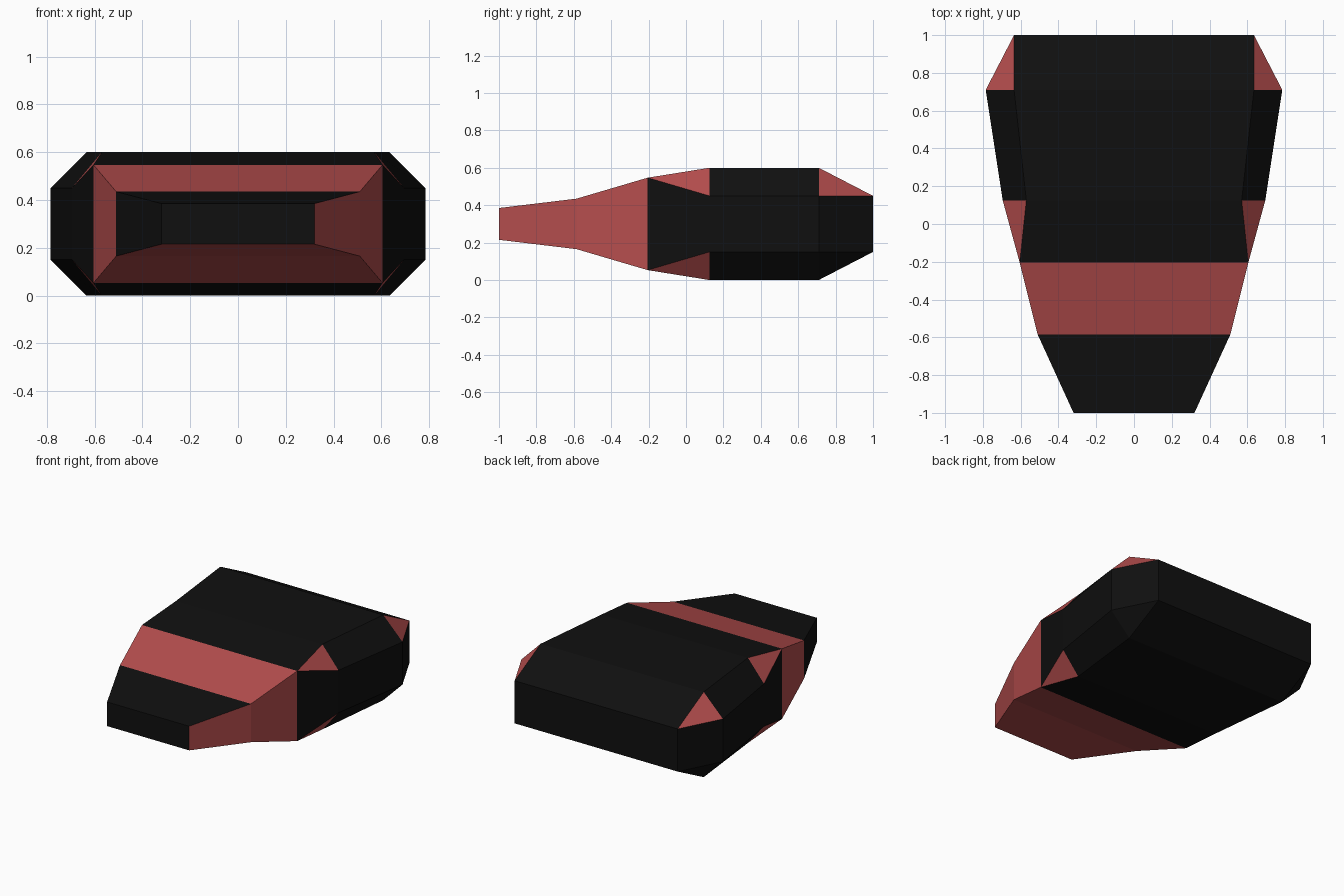
import bpy
import bmesh

default = bpy.data.objects.get("Cube")
if default:
    bpy.data.objects.remove(default, do_unlink=True)


def flat_material(name, rgb):
    mat = bpy.data.materials.new(name)
    mat.diffuse_color = (*rgb, 1)
    mat.use_nodes = True
    bsdf = mat.node_tree.nodes["Principled BSDF"]
    bsdf.inputs["Base Color"].default_value = (*rgb, 1)
    bsdf.inputs["Roughness"].default_value = 0.8
    return mat


BLACK, RED = 0, 1
black = flat_material("black", (0.005, 0.005, 0.005))
red = flat_material("dull red", (0.46, 0.075, 0.075))

MID_Z = 0.3
# Cross-sections: y, half width of top, half width of side, half height of side, half height of top
SECTIONS = [
    (-1.0, 0.32, 0.32, 0.085, 0.085),
    (-0.585, 0.51, 0.51, 0.135, 0.135),
    (-0.205, 0.605, 0.605, 0.247, 0.247),
    (0.125, 0.57, 0.695, 0.15, 0.30),
    (0.71, 0.635, 0.785, 0.15, 0.30),
    (1.0, 0.635, 0.635, 0.15, 0.15),
]


def ring(bm, y, top_w, side_w, side_h, top_h):
    """Eight corners; coinciding corners share one vertex."""
    quarter = [(top_w, top_h), (side_w, side_h)]
    right = quarter + [(x, -z) for x, z in reversed(quarter)]
    corners = right + [(-x, z) for x, z in reversed(right)]
    made = {}
    for c in corners:
        if c not in made:
            made[c] = bm.verts.new((c[0], y, MID_Z + c[1]))
    return [made[c] for c in corners]


def add_face(bm, verts):
    unique = list(dict.fromkeys(verts))
    return bm.faces.new(unique) if len(unique) > 2 else None


# Bands around the ring: 0 upper chamfer +x, 1 side +x, 2 lower chamfer +x,
# 3 bottom, 4 lower chamfer -x, 5 side -x, 6 upper chamfer -x, 7 top
RED_BANDS = {
    0: {1, 3},              # nose tip: one side and the underside
    1: {1, 3, 5, 7},        # collar all round
    2: {0, 2, 4, 6},        # front corner triangles
    4: {0, 6},              # upper rear corner triangles
}

# Lofted body
bm = bmesh.new()
rings = [ring(bm, *s) for s in SECTIONS]
for seg, (a, b) in enumerate(zip(rings, rings[1:])):
    for band in range(8):
        nxt = (band + 1) % 8
        face = add_face(bm, [a[band], a[nxt], b[nxt], b[band]])
        if face:
            face.material_index = RED if band in RED_BANDS.get(seg, ()) else BLACK

# End caps
add_face(bm, rings[0])
add_face(bm, rings[-1])
bmesh.ops.recalc_face_normals(bm, faces=bm.faces[:])

mesh = bpy.data.meshes.new("faceted_body")
bm.to_mesh(mesh)
bm.free()
mesh.materials.append(black)
mesh.materials.append(red)
body = bpy.data.objects.new("faceted_body", mesh)
bpy.context.collection.objects.link(body)
